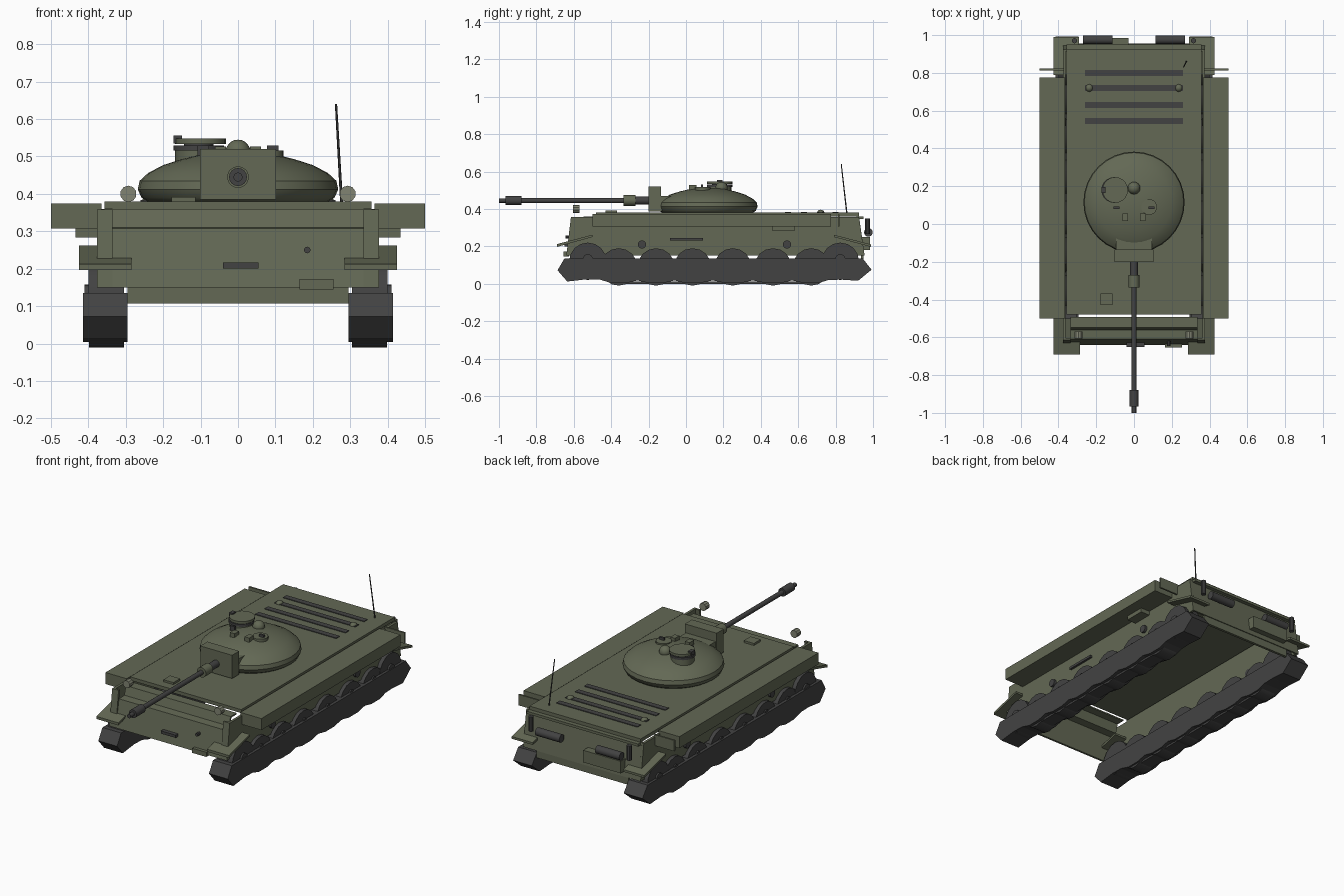
import bpy, bmesh, math
from mathutils import Vector, Matrix

if "Cube" in bpy.data.objects:
    bpy.data.objects.remove(bpy.data.objects["Cube"])


def material(name, rgb):
    m = bpy.data.materials.new(name)
    m.diffuse_color = (*rgb, 1)
    m.use_nodes = True
    m.node_tree.nodes["Principled BSDF"].inputs["Base Color"].default_value = m.diffuse_color
    return m


OLIVE = material("olive", (0.125, 0.14, 0.09))
DARK = material("dark_steel", (0.055, 0.055, 0.055))
LAMP = material("lamp", (0.22, 0.23, 0.17))


def finish(name, bm, mat, mirror=False, smooth=False):
    bmesh.ops.recalc_face_normals(bm, faces=bm.faces)
    me = bpy.data.meshes.new(name)
    bm.to_mesh(me)
    bm.free()
    me.materials.append(mat)
    ob = bpy.data.objects.new(name, me)
    bpy.context.collection.objects.link(ob)
    if mirror:
        ob.modifiers.new("mirror", 'MIRROR')
    if smooth:
        bpy.ops.object.select_all(action='DESELECT')
        ob.select_set(True)
        bpy.context.view_layer.objects.active = ob
        bpy.ops.object.shade_smooth_by_angle(angle=math.radians(35))
    return ob


def box(name, x, y, z, mat=OLIVE, mirror=False):
    bm = bmesh.new()
    size = [b - a for a, b in (x, y, z)]
    mid = [(a + b) / 2 for a, b in (x, y, z)]
    bmesh.ops.create_cube(bm, size=1, matrix=Matrix.Translation(mid) @ Matrix.Diagonal((*size, 1)))
    return finish(name, bm, mat, mirror)


def rod(name, a, b, r, mat=DARK, mirror=False, seg=16, r2=None):
    a, b = Vector(a), Vector(b)
    bm = bmesh.new()
    rot = (b - a).to_track_quat('Z', 'Y').to_matrix().to_4x4()
    bmesh.ops.create_cone(bm, cap_ends=True, segments=seg, radius1=r, radius2=r if r2 is None else r2,
                          depth=(b - a).length, matrix=Matrix.Translation((a + b) / 2) @ rot)
    return finish(name, bm, mat, mirror, smooth=seg > 8)


def prism(name, pts, x0, x1, mat=OLIVE, mirror=False):
    # side profile (y, z) pushed out along x
    bm = bmesh.new()
    f = bm.faces.new([bm.verts.new((x0, y, z)) for y, z in pts])
    g = bmesh.ops.extrude_face_region(bm, geom=[f])
    bmesh.ops.translate(bm, vec=(x1 - x0, 0, 0), verts=[v for v in g['geom'] if isinstance(v, bmesh.types.BMVert)])
    return finish(name, bm, mat, mirror)


def ball(name, c, r, mat=OLIVE, mirror=False):
    bm = bmesh.new()
    bmesh.ops.create_uvsphere(bm, u_segments=16, v_segments=10, radius=r, matrix=Matrix.Translation(c))
    return finish(name, bm, mat, mirror, smooth=True)


# hull: open-bottomed shell of plates
box("deck", (-0.357, 0.357), (-0.48, 0.925), (0.36, 0.38))
box("deck_rear_lip", (-0.357, 0.357), (0.925, 0.95), (0.345, 0.36))
prism("side_wall", [(-0.64, 0.15), (-0.615, 0.358), (0.925, 0.358), (0.955, 0.15)], 0.362, 0.377, mirror=True)
prism("rear_plate", [(0.925, 0.36), (0.955, 0.15), (0.945, 0.15), (0.912, 0.36)], -0.365, 0.365)
box("rear_plate_lower", (-0.295, 0.295), (0.935, 0.95), (0.107, 0.15))
prism("front_plate", [(-0.64, 0.15), (-0.61, 0.307), (-0.562, 0.31), (-0.548, 0.36), (-0.492, 0.36),
                      (-0.492, 0.352), (-0.54, 0.352), (-0.554, 0.30), (-0.60, 0.297), (-0.628, 0.15)],
      -0.336, 0.336)
prism("front_corner", [(-0.64, 0.15), (-0.615, 0.358), (-0.603, 0.358), (-0.628, 0.15)], 0.336, 0.365, mirror=True)

# fenders, brackets and mudguards
box("fender", (0.365, 0.5), (-0.5, 0.775), (0.307, 0.374), mirror=True)
box("rear_bracket", (0.37, 0.5), (0.812, 0.822), (0.307, 0.37), mirror=True)
prism("front_mudguard", [(-0.69, 0.197), (-0.5, 0.25), (-0.5, 0.262), (-0.69, 0.212)], 0.285, 0.425, mirror=True)
prism("rear_mudguard", [(0.79, 0.25), (0.99, 0.197), (0.99, 0.21), (0.79, 0.262)], 0.29, 0.425, mirror=True)
box("side_box", (0.365, 0.435), (0.462, 0.58), (0.283, 0.32), mirror=True)
box("side_bar", (0.37, 0.39), (-0.085, 0.09), (0.23, 0.244), DARK, True)
for y in (-0.235, 0.54):
    rod("side_cap", (0.36, y, 0.21), (0.392, y, 0.21), 0.022, DARK, True)

# tracks with scalloped underside
WHEELS = [-0.36, -0.16, 0.035, 0.25, 0.465, 0.67]
belt = [(-0.65, 0.135), (-0.687, 0.072), (-0.635, 0.012), (-0.53, 0.024), (-0.46, 0.022)]
for i, y in enumerate(WHEELS):
    belt += [(y - 0.04, 0.004), (y + 0.04, 0.004)]
    if i < 5:
        belt.append(((y + WHEELS[i + 1]) / 2, 0.018))
belt += [(0.76, 0.02), (0.83, 0.022), (0.92, 0.016), (0.992, 0.075), (0.945, 0.135)]
prism("track", belt, 0.295, 0.415, DARK, True)
prism("track_foot", [(-0.4, 0.0), (0.7, 0.0), (0.7, 0.012), (-0.4, 0.012)], 0.315, 0.395, DARK, True)
for y in WHEELS:
    rod("road_wheel", (0.305, y, 0.09), (0.398, y, 0.09), 0.1, DARK, True)
    rod("wheel_hub", (0.39, y, 0.13), (0.406, y, 0.13), 0.018, DARK, True, seg=8)
for y in (-0.525, 0.825):
    rod("end_wheel", (0.305, y, 0.12), (0.4, y, 0.12), 0.1, DARK, True)
    rod("end_wheel_hub", (0.39, y, 0.13), (0.41, y, 0.13), 0.028, DARK, True)

# turret dome, revolved from a profile
bm = bmesh.new()
prof = [(0, 0.375), (0.235, 0.375), (0.258, 0.39), (0.268, 0.412), (0.263, 0.435), (0.24, 0.456),
        (0.2, 0.477), (0.15, 0.493), (0.1, 0.505), (0.05, 0.511), (0, 0.513)]
vs = [bm.verts.new((r, 0.115, z)) for r, z in prof]
es = [bm.edges.new(p) for p in zip(vs, vs[1:])]
bmesh.ops.spin(bm, geom=vs + es, cent=(0, 0.115, 0), axis=(0, 0, 1), angle=2 * math.pi, steps=32)
bmesh.ops.remove_doubles(bm, verts=bm.verts, dist=1e-4)
finish("turret", bm, OLIVE, smooth=True)
box("gun_mantlet", (-0.102, 0.102), (-0.2, -0.135), (0.385, 0.52))
box("mantlet_neck", (-0.095, 0.095), (-0.14, 0.0), (0.39, 0.47))

# gun: stepped tubes
for name, y0, y1, r in (("gun_sleeve", -0.2, -0.28, 0.021), ("gun_collar", -0.27, -0.335, 0.029),
                        ("gun_barrel", -0.33, -0.89, 0.0135), ("muzzle_brake", -0.88, -0.965, 0.024),
                        ("muzzle_tip", -0.96, -1.0, 0.012)):
    rod(name, (0, y0, 0.445), (0, y1, 0.445), r, OLIVE if "collar" in name else DARK)

# turret roof fittings
def disc(name, x, y, z0, z1, r, mat=OLIVE, mirror=False):
    rod(name, (x, y, z0), (x, y, z1), r, mat, mirror, seg=20)


disc("cupola_base", -0.105, 0.18, 0.48, 0.516, 0.063)
disc("cupola_ring", -0.105, 0.18, 0.516, 0.53, 0.068, DARK)
disc("cupola_hatch", -0.1, 0.18, 0.534, 0.548, 0.068)
disc("cupola_pin", -0.105, 0.18, 0.528, 0.536, 0.04, DARK)
box("cupola_sight", (-0.172, -0.15), (0.165, 0.195), (0.535, 0.556), DARK)
ball("roof_dome", (0, 0.19, 0.512), 0.033)
disc("loader_hatch", 0.08, 0.09, 0.49, 0.516, 0.042)
box("roof_periscope", (0.032, 0.062), (0.015, 0.055), (0.5, 0.527), OLIVE, True)
box("roof_handle", (0.078, 0.108), (0.08, 0.092), (0.5, 0.53), DARK, True)

# deck fittings
for y in (0.545, 0.63, 0.72, 0.8):
    box("engine_grille", (-0.26, 0.26), (y - 0.016, y + 0.016), (0.375, 0.384), DARK)
ball("filler_cap", (0.237, 0.72, 0.375), 0.021, OLIVE, True)
box("driver_hatch", (-0.178, -0.113), (-0.43, -0.368), (0.375, 0.392))
rod("antenna", (0.277, 0.86, 0.375), (0.262, 0.83, 0.64), 0.004, seg=6, r2=0.003)

# front fittings
rod("headlight", (0.293, -0.57, 0.4), (0.293, -0.605, 0.4), 0.022, LAMP, True, seg=10)
box("front_slot", (-0.04, 0.055), (-0.65, -0.62), (0.2, 0.216), DARK)
box("front_plate_slot", (0.165, 0.255), (-0.655, -0.625), (0.145, 0.172))
rod("front_knob", (0.185, -0.61, 0.25), (0.185, -0.645, 0.25), 0.009, seg=8)

# rear fittings
rod("exhaust", (0.115, 0.975, 0.275), (0.27, 0.975, 0.275), 0.023, DARK, True)
rod("smoke_canister", (0.315, 0.97, 0.265), (0.315, 0.97, 0.35), 0.014, DARK, True, seg=10)
box("rear_box", (-0.27, -0.03), (0.935, 0.985), (0.18, 0.25))
